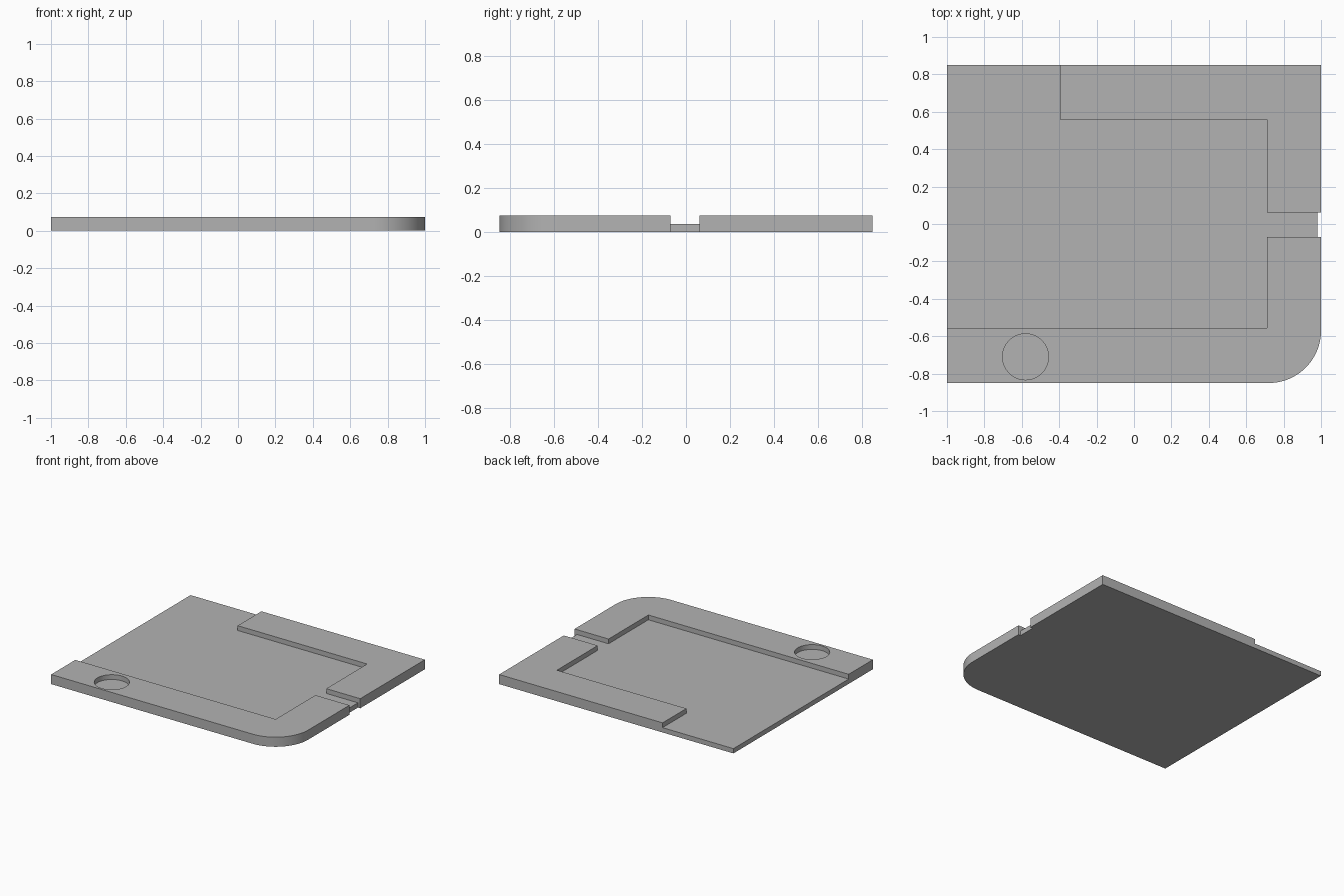
import bpy, bmesh
from math import pi, cos, sin, radians

cube = bpy.data.objects.get("Cube")
if cube:
    bpy.data.objects.remove(cube, do_unlink=True)

HALF_Y, TOP, FLOOR = 0.85, 0.074, 0.037
GAP_LOW, GAP_HIGH = -0.07, 0.062
RADIUS = 0.28

grey = bpy.data.materials.new("plain grey")
grey.use_nodes = True
colour = (0.45, 0.45, 0.45, 1)
grey.diffuse_color = colour
grey.node_tree.nodes["Principled BSDF"].inputs["Base Color"].default_value = colour


def arc(cx, cy, r, start, end, steps):
    angles = [start + (end - start) * i / steps for i in range(steps + 1)]
    return [(cx + r * cos(a), cy + r * sin(a)) for a in angles]


def prism(name, outline, low, high):
    """Extrude a counter-clockwise outline from low to high."""
    bm = bmesh.new()
    face = bm.faces.new([bm.verts.new((x, y, low)) for x, y in outline])
    side = bmesh.ops.extrude_face_region(bm, geom=[face])["geom"]
    for v in side:
        if isinstance(v, bmesh.types.BMVert):
            v.co.z = high
    bmesh.ops.recalc_face_normals(bm, faces=bm.faces)
    mesh = bpy.data.meshes.new(name)
    bm.to_mesh(mesh)
    bm.free()
    mesh.materials.append(grey)
    obj = bpy.data.objects.new(name, mesh)
    bpy.context.collection.objects.link(obj)
    return obj


# Plate with one rounded corner and a shallow nick in its side
corner = arc(1 - RADIUS, RADIUS - HALF_Y, RADIUS, -pi / 2, 0, 32)
plate = prism("tray_plate", [(-1, -HALF_Y)] + corner + [
    (1, GAP_LOW), (0.98, GAP_LOW), (0.98, GAP_HIGH), (1, GAP_HIGH),
    (1, HALF_Y), (-1, HALF_Y)], 0, TOP)

# Recess, open at the left, the back left and the side gap
pocket = prism("pocket_cutter", [
    (-1.1, -0.555), (0.71, -0.555), (0.71, GAP_LOW), (1.1, GAP_LOW),
    (1.1, GAP_HIGH), (0.71, GAP_HIGH), (0.71, 0.56), (-0.395, 0.56),
    (-0.395, 1), (-1.1, 1)], FLOOR, 0.2)

# Round blind hole in the front rim
hole = prism("hole_cutter", arc(-0.58, -0.71, 0.123, 0, 2 * pi, 64)[:-1], FLOOR, 0.2)

bpy.ops.object.select_all(action="DESELECT")
plate.select_set(True)
bpy.context.view_layer.objects.active = plate
for cutter in (pocket, hole):
    cutter.hide_render = True
    cut = plate.modifiers.new("cut", "BOOLEAN")
    cut.operation = "DIFFERENCE"
    cut.solver = "EXACT"
    cut.object = cutter
    bpy.ops.object.modifier_apply(modifier=cut.name)
    bpy.data.objects.remove(cutter, do_unlink=True)

bpy.ops.object.shade_smooth_by_angle(angle=radians(30))
